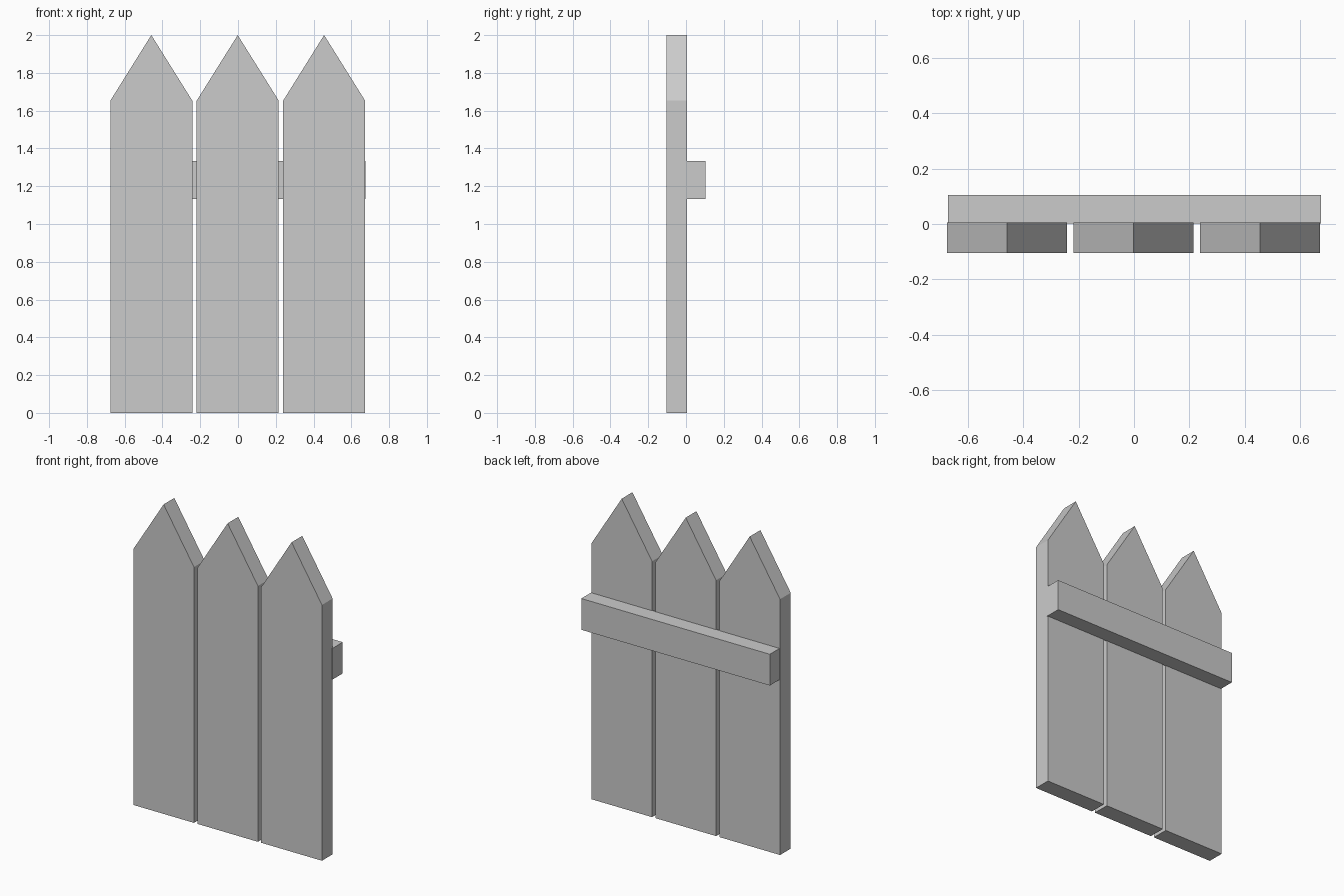
import bpy
import bmesh

if "Cube" in bpy.data.objects:
    bpy.data.objects.remove(bpy.data.objects["Cube"])


def extrude_profile(name, points, y0, y1):
    """Solid made from an (x, z) outline extruded along y."""
    bm = bmesh.new()
    face = bm.faces.new([bm.verts.new((x, y0, z)) for x, z in points])
    side = bmesh.ops.extrude_face_region(bm, geom=[face])
    verts = [g for g in side["geom"] if isinstance(g, bmesh.types.BMVert)]
    bmesh.ops.translate(bm, verts=verts, vec=(0, y1 - y0, 0))
    bmesh.ops.recalc_face_normals(bm, faces=bm.faces)
    mesh = bpy.data.meshes.new(name)
    bm.to_mesh(mesh)
    bm.free()
    obj = bpy.data.objects.new(name, mesh)
    bpy.context.collection.objects.link(obj)
    return obj


# Three pointed pickets
HALF = 0.217
PITCH = 0.4575
for i, side in enumerate(("left", "middle", "right")):
    c = (i - 1) * PITCH - 0.0015
    outline = [(c - HALF, 0), (c + HALF, 0), (c + HALF, 1.653),
               (c, 2.0), (c - HALF, 1.653)]
    extrude_profile(f"picket_{side}", outline, -0.104, 0.005)

# Horizontal rail across the back, slightly set into the pickets
extrude_profile("back_rail",
                [(-0.672, 1.132), (0.676, 1.132), (0.676, 1.334), (-0.672, 1.334)],
                0.001, 0.104)
